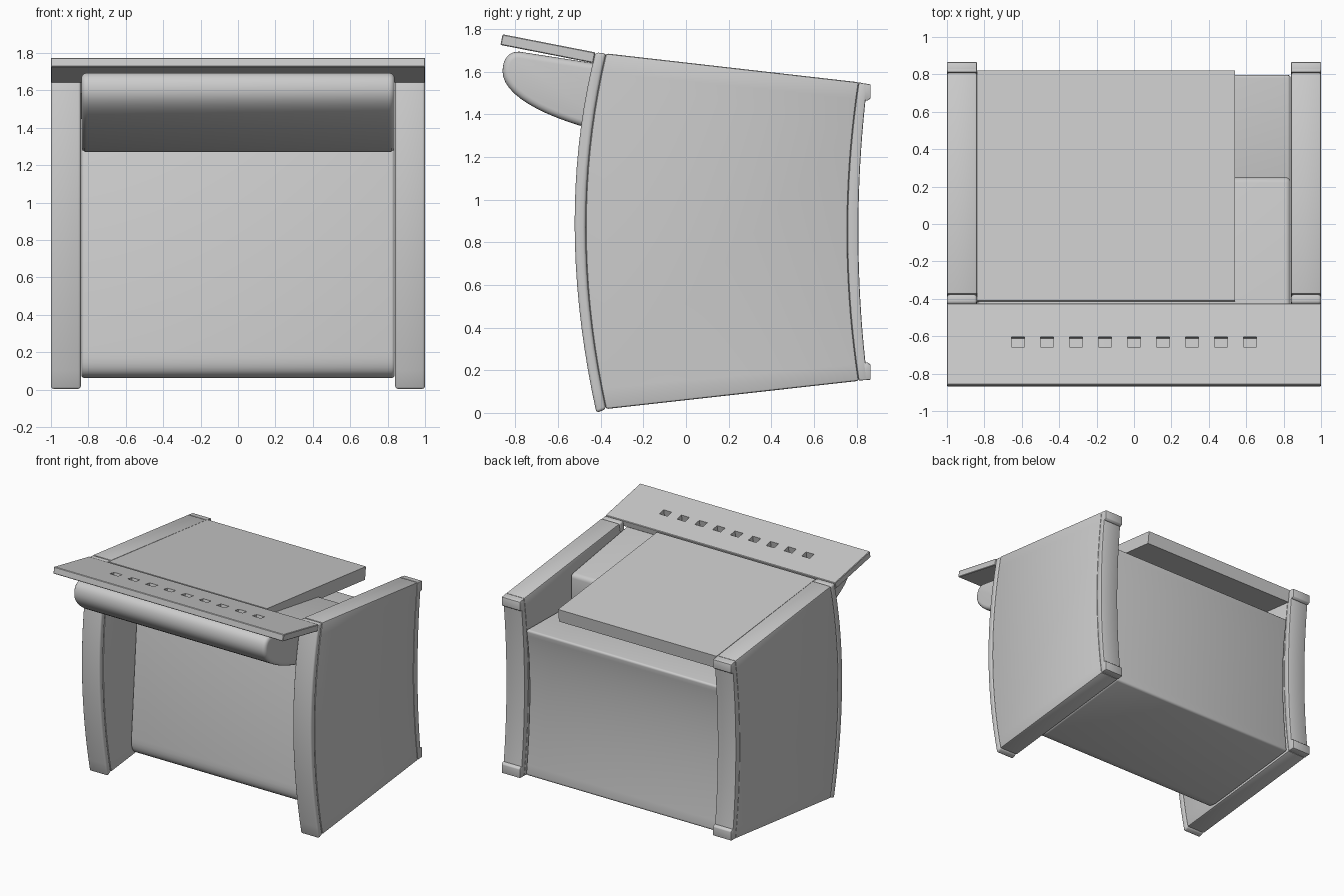
import bpy, bmesh
from mathutils import Vector
from mathutils.geometry import interpolate_bezier

if "Cube" in bpy.data.objects:
    bpy.data.objects.remove(bpy.data.objects["Cube"])


def arc(a, mid, b, n=18):
    """Shallow curve from a to b passing through mid."""
    a, mid, b = Vector(a), Vector(mid), Vector(b)
    c = 2 * mid - (a + b) / 2
    return [tuple((1 - t) ** 2 * a + 2 * t * (1 - t) * c + t * t * b)
            for t in (i / n for i in range(n + 1))]


def bez(a, h1, h2, b, n=14):
    pts = interpolate_bezier(*[Vector((*p, 0)) for p in (a, h1, h2, b)], n)
    return [(p.x, p.y) for p in pts]


def finish(ob, bevel=0.0, segments=2):
    bpy.ops.object.select_all(action='DESELECT')
    bpy.context.view_layer.objects.active = ob
    ob.select_set(True)
    if bevel:
        m = ob.modifiers.new("Bevel", 'BEVEL')
        m.width, m.segments = bevel, segments
        m.limit_method, m.angle_limit = 'ANGLE', 0.7
        m.use_clamp_overlap = False
        bpy.ops.object.modifier_apply(modifier=m.name)
    bpy.ops.object.shade_smooth_by_angle(angle=0.6)


def prism(name, profile, x0, x1, bevel=0.0, segments=2):
    """Extrude a (y, z) profile along x."""
    bm = bmesh.new()
    face = bm.faces.new([bm.verts.new((x0, y, z)) for y, z in profile])
    ext = bmesh.ops.extrude_face_region(bm, geom=[face])
    moved = [v for v in ext['geom'] if isinstance(v, bmesh.types.BMVert)]
    bmesh.ops.translate(bm, verts=moved, vec=(x1 - x0, 0, 0))
    bmesh.ops.recalc_face_normals(bm, faces=bm.faces)
    me = bpy.data.meshes.new(name)
    bm.to_mesh(me)
    bm.free()
    ob = bpy.data.objects.new(name, me)
    bpy.context.collection.objects.link(ob)
    finish(ob, bevel, segments)
    return ob


# Shared side curves, bottom to top
front_out = arc((-0.42, 0.0), (-0.522, 0.88), (-0.425, 1.69))
front_in = arc((-0.375, 0.018), (-0.47, 0.87), (-0.375, 1.685))
back_in = arc((0.81, 0.15), (0.757, 0.85), (0.81, 1.55))
back_out = arc((0.85, 0.16), (0.808, 0.85), (0.85, 1.54))

# Side panels with front trim, back strip and end caps
for side, s in (("right", 1), ("left", -1)):
    a, b = s * 0.84, s * 1.0
    prism(side + "_panel", front_in + back_in[::-1], a, b, 0.01)
    prism(side + "_front_trim", front_out + front_in[::-1], a, b, 0.014, 3)
    prism(side + "_back_strip", back_in + back_out[::-1], a, b, 0.006)
    prism(side + "_top_cap",
          [(0.808, 1.47), (0.85, 1.463), (0.866, 1.475), (0.866, 1.54), (0.81, 1.548)],
          a, b, 0.005)
    prism(side + "_bottom_cap",
          [(0.808, 0.23), (0.85, 0.238), (0.866, 0.225), (0.866, 0.155), (0.81, 0.152)],
          a, b, 0.005)

# Body: leaning front, rounded lower front edge, hollow curved back
body = ([(-0.06, 1.285)]
        + bez((-0.14, 0.2), (-0.15, 0.1), (-0.12, 0.06), (-0.03, 0.062), 10)
        + arc((0.80, 0.155), (0.757, 0.8), (0.80, 1.30)))
prism("body", body, -0.838, 0.838, 0.018, 3)

# Rounded bolster overhanging the front
bolster = (bez((-0.1, 1.27), (-0.5, 1.31), (-0.86, 1.45), (-0.86, 1.60), 18)
           + bez((-0.86, 1.60), (-0.86, 1.67), (-0.82, 1.705), (-0.76, 1.69), 10)[1:]
           + [(-0.45, 1.642), (0.25, 1.53), (0.25, 1.28)])
prism("bolster", bolster, -0.838, 0.838, 0.03, 4)

# Lid, stopping short of the right panel
prism("lid", [(-0.41, 1.685), (0.82, 1.547), (0.808, 1.447), (-0.42, 1.585)], -0.84, 0.54)

# Sloping front shelf with a row of slots
shelf = prism("shelf", [(-0.86, 1.775), (-0.425, 1.69), (-0.435, 1.64), (-0.87, 1.725)],
              -1.0, 1.0, 0.004, 1)
down, along = Vector((-0.19, -0.98)), Vector((0.98, -0.19))
centre = Vector((-0.635, 1.706))
slot = [tuple(centre + along * u + down * v)
        for u, v in ((-0.028, -0.1), (0.028, -0.1), (0.028, 0.1), (-0.028, 0.1))]
for i in range(9):
    x = (i - 4) * 0.155
    cutter = prism("slot_cutter", slot, x - 0.035, x + 0.035)
    m = shelf.modifiers.new("Slot", 'BOOLEAN')
    m.operation, m.object, m.solver = 'DIFFERENCE', cutter, 'EXACT'
    bpy.context.view_layer.objects.active = shelf
    bpy.ops.object.modifier_apply(modifier=m.name)
    bpy.data.objects.remove(cutter)
finish(shelf)
